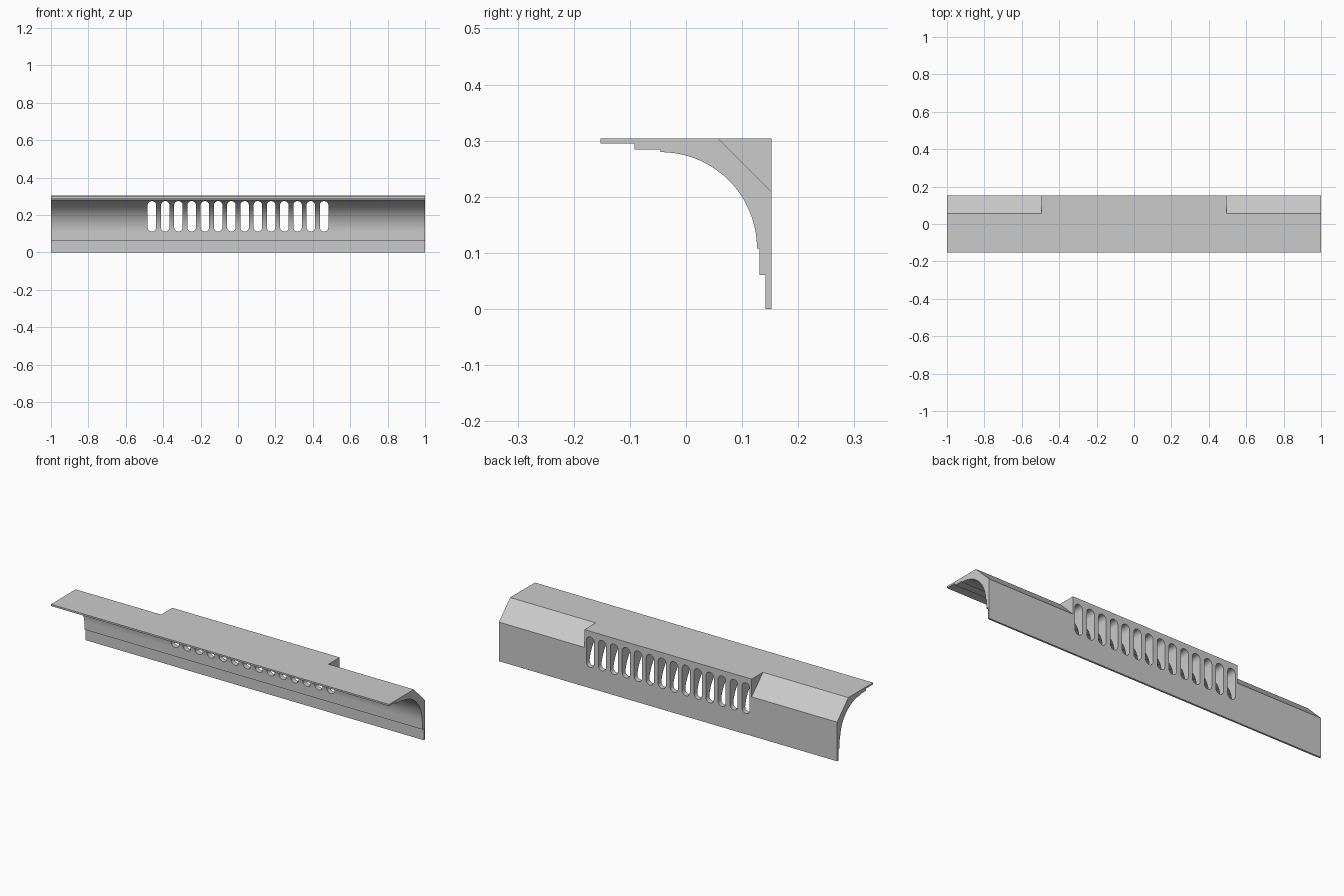
import bpy, bmesh, math
from mathutils import Vector

if "Cube" in bpy.data.objects:
    bpy.data.objects.remove(bpy.data.objects["Cube"])


def add_prism(bm, outline, direction):
    """Extrude a planar closed outline (list of 3D points) along direction."""
    face = bm.faces.new([bm.verts.new(p) for p in outline])
    ext = bmesh.ops.extrude_face_region(bm, geom=[face])
    verts = [g for g in ext["geom"] if isinstance(g, bmesh.types.BMVert)]
    bmesh.ops.translate(bm, verts=verts, vec=Vector(direction))


def make_object(name, prisms):
    bm = bmesh.new()
    for outline, direction in prisms:
        add_prism(bm, outline, direction)
    bmesh.ops.recalc_face_normals(bm, faces=bm.faces)
    mesh = bpy.data.meshes.new(name)
    bm.to_mesh(mesh)
    bm.free()
    obj = bpy.data.objects.new(name, mesh)
    bpy.context.collection.objects.link(obj)
    return obj


def cut(target, cutter):
    cutter.hide_render = True
    mod = target.modifiers.new("cut", "BOOLEAN")
    mod.operation = "DIFFERENCE"
    mod.solver = "EXACT"
    mod.object = cutter
    bpy.context.view_layer.objects.active = target
    bpy.ops.object.modifier_apply(modifier=mod.name)
    bpy.data.objects.remove(cutter)


W, H = 0.152, 0.304          # half depth, height
BLOCK = 0.495                # half length of the raised centre block

# Cove moulding profile (y, z): stepped lips joined by a quarter-round hollow
arc_c, arc_r, n = (-0.045, 0.108), 0.1715, 40
arc = [(arc_c[0] + arc_r * math.cos(i / n * math.pi / 2),
        arc_c[1] + arc_r * math.sin(i / n * math.pi / 2)) for i in range(n + 1)]
profile = [(-W, H), (W, H), (W, 0), (0.142, 0), (0.142, 0.061), (0.131, 0.061),
           (0.131, 0.108)] + arc + [(-0.045, 0.284), (-0.092, 0.284),
                                    (-0.092, 0.295), (-W, 0.295)]
cornice = make_object("cornice", [([(-1, y, z) for y, z in profile], (2, 0, 0))])

# Bevelled back corner on both ends, leaving the centre block square
e = 0.05
corner = [(0.057 - e, H + e), (W + e, 0.209 - e), (W + e, H + e)]
cut(cornice, make_object("corner_cutter", [
    ([(s * BLOCK, y, z) for y, z in corner], (s * 0.6, 0, 0)) for s in (-1, 1)]))

# Row of round-ended vent slots
count, pitch, r, low, high = 14, 0.0708, 0.0228, 0.111, 0.274
slots = []
for k in range(count):
    x = (k - (count - 1) / 2) * pitch
    outline = []
    for cz, start in ((high - r, 0), (low + r, math.pi)):
        for i in range(13):
            a = start + i * math.pi / 12
            outline.append((x + r * math.cos(a), -0.3, cz + r * math.sin(a)))
    slots.append((outline, (0, 0.6, 0)))
cut(cornice, make_object("slot_cutter", slots))

# Smooth hollow and slot ends, sharp edges elsewhere
bpy.ops.object.select_all(action="DESELECT")
cornice.select_set(True)
bpy.context.view_layer.objects.active = cornice
bpy.ops.object.shade_smooth_by_angle(angle=math.radians(30))
